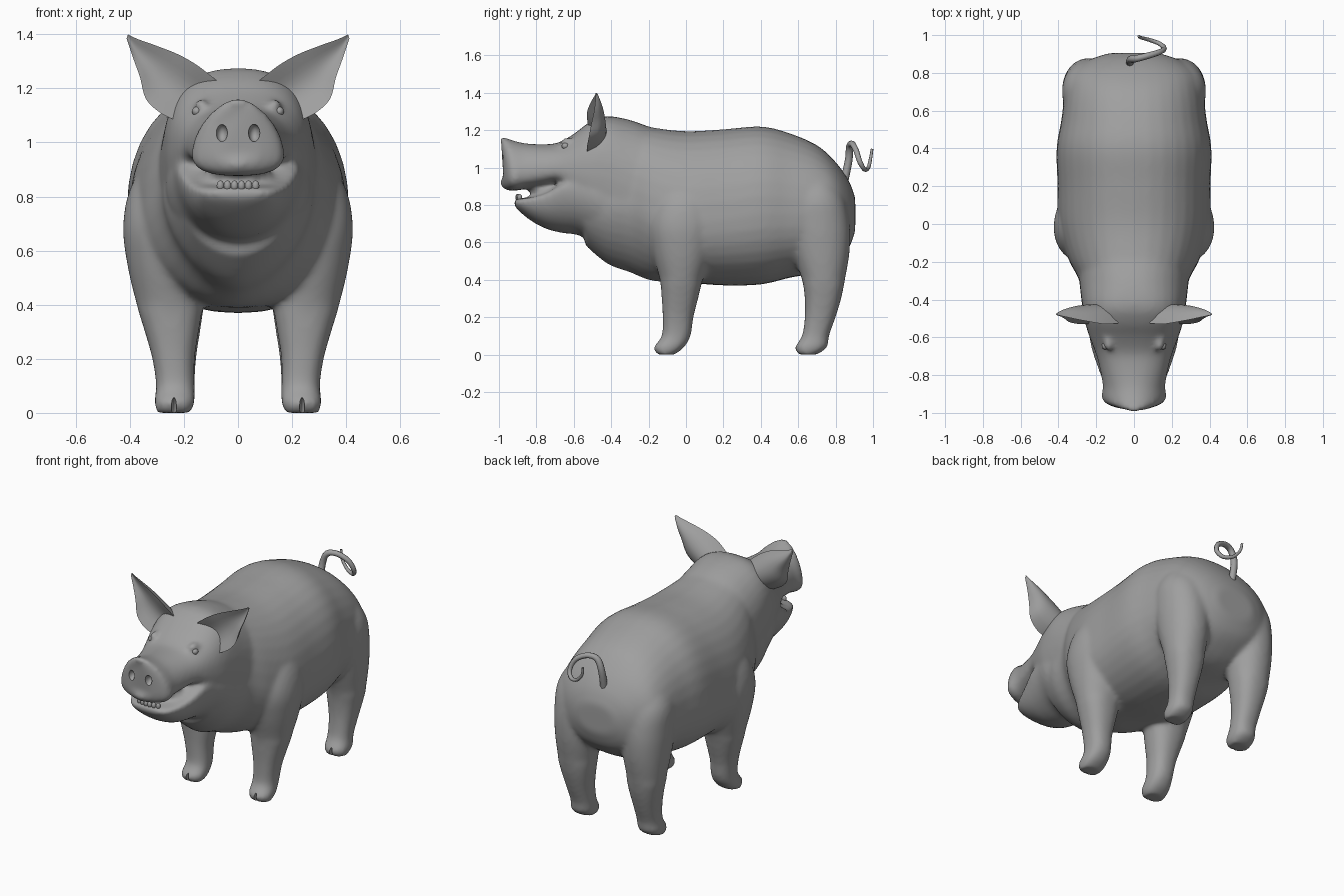
import bpy, bmesh, math
from mathutils import Vector

if "Cube" in bpy.data.objects:
    bpy.data.objects.remove(bpy.data.objects["Cube"])

skin = bpy.data.materials.new("grey_skin")
skin.diffuse_color = (0.35, 0.35, 0.35, 1)
skin.use_nodes = True
skin.node_tree.nodes["Principled BSDF"].inputs["Base Color"].default_value = skin.diffuse_color


def refine(rows, n):
    """Catmull-Rom interpolation between the rows of a station list."""
    out = []
    for i in range(len(rows) - 1):
        a, b, c, d = (rows[max(0, min(len(rows) - 1, i + k))] for k in (-1, 0, 1, 2))
        for s in range(n):
            t = s / n
            out.append([0.5 * (2 * q + (r - p) * t + (2 * p - 5 * q + 4 * r - u) * t * t
                               + (3 * q - p - 3 * r + u) * t ** 3)
                        for p, q, r, u in zip(a, b, c, d)])
    return out + [list(rows[-1])]


def power(v, e):
    return math.copysign(abs(v) ** e, v)


def make_object(name, bm):
    bmesh.ops.recalc_face_normals(bm, faces=bm.faces)
    me = bpy.data.meshes.new(name)
    bm.to_mesh(me)
    bm.free()
    me.materials.append(skin)
    ob = bpy.data.objects.new(name, me)
    bpy.context.collection.objects.link(ob)
    return ob


def loft(bm, rings):
    """Skin closed rings and cap both ends."""
    vs = [[bm.verts.new(p) for p in r] for r in rings]
    n = len(vs[0])
    for a, b in zip(vs, vs[1:]):
        for i in range(n):
            j = (i + 1) % n
            bm.faces.new((a[i], a[j], b[j], b[i]))
    bm.faces.new(vs[0])
    bm.faces.new(vs[-1])


ANGLES = [2 * math.pi * i / 36 for i in range(36)]


def trunk(bm, rows, wedge=0.0):
    """Stations along y: y, bottom, top, half width, widest height, upper and lower squareness."""
    rings = []
    for y, zb, zt, hw, zw, eu, el in refine(rows, 5):
        ring = []
        for a in ANGLES:
            up = math.sin(a) > 0
            e = eu if up else el
            x = hw * power(math.cos(a), e)
            z = zw + ((zt - zw) if up else (zw - zb)) * power(math.sin(a), e)
            ring.append((x, y + wedge * abs(x) * max(0, (-.85 - y) / .15), z))
        rings.append(ring)
    loft(bm, rings)


def leg(bm, rows, side):
    """Stations along z: z, inner x, outer x, front y, back y."""
    rings = []
    for z, x0, x1, y0, y1 in refine(rows, 4):
        e = 0.85 if z < 0.4 else 0.95
        rings.append([(side * ((x0 + x1) / 2 + (x1 - x0) / 2 * power(math.cos(a), e)),
                       (y0 + y1) / 2 + (y1 - y0) / 2 * power(math.sin(a), e), z) for a in ANGLES])
    loft(bm, rings)


def ellipsoid(bm, centre, size, seg=16):
    r = bmesh.ops.create_uvsphere(bm, u_segments=seg, v_segments=seg // 2, radius=1)
    for v in r["verts"]:
        v.co = Vector(centre) + Vector([c * s for c, s in zip(v.co, size)])


def smooth(ob, angle=50):
    bpy.ops.object.select_all(action='DESELECT')
    ob.select_set(True)
    bpy.context.view_layer.objects.active = ob
    bpy.ops.object.shade_smooth_by_angle(angle=math.radians(angle))


# Torso
bm = bmesh.new()
trunk(bm, [(-.54, .585, 1.1, .22, .8, .9, 1.1), (-.42, .485, 1.2, .27, .8, .9, 1.15),
           (-.3, .44, 1.245, .29, .8, .9, 1.15), (-.18, .395, 1.215, .35, .75, .9, 1.05),
           (0, .385, 1.195, .40, .7, .9, .9), (.2, .37, 1.205, .405, .72, .9, .9),
           (.4, .375, 1.22, .41, .75, .9, .9), (.55, .41, 1.185, .385, .75, .9, .9),
           (.7, .44, 1.12, .365, .75, .9, .9), (.8, .5, 1.03, .335, .75, .9, .9),
           (.87, .57, .93, .235, .75, .9, .9), (.905, .66, .84, .13, .75, .9, .9)])
# Head and snout
trunk(bm, [(-1.0, .93, 1.15, .12, .97, 1.1, .85), (-.985, .895, 1.165, .16, .95, 1.1, .8),
           (-.94, .875, 1.15, .172, .95, 1.1, .8), (-.86, .885, 1.13, .165, .97, 1, .8),
           (-.75, .90, 1.125, .185, .98, .9, .85), (-.68, .91, 1.135, .205, .98, .85, .85),
           (-.6, .80, 1.18, .235, .97, .82, .9), (-.52, .72, 1.24, .26, .96, .8, .9),
           (-.43, .62, 1.275, .275, .95, .8, .9), (-.3, .55, 1.255, .29, .9, .9, .9),
           (-.15, .5, 1.2, .3, .85, .9, .9)], 0.3)
# Lower jaw
trunk(bm, [(-.92, .80, .83, .08, .82, .8, .9), (-.89, .765, .835, .13, .82, .8, .9),
           (-.82, .71, .845, .17, .835, .8, .9), (-.74, .67, .87, .2, .86, .8, .95),
           (-.66, .65, .93, .225, .89, .8, 1), (-.58, .64, 1.0, .24, .88, .9, 1),
           (-.48, .60, 1.0, .265, .85, .9, 1), (-.35, .56, 1.0, .27, .8, .9, 1)])
# Palate and tongue mass, then brows
ellipsoid(bm, (0, -.73, .875), (.13, .11, .04))
for side in (-1, 1):
    ellipsoid(bm, (side * .135, -.63, 1.14), (.026, .05, .02))

# Legs
FRONT = [(0, .175, .30, -.155, -.06), (.04, .16, .31, -.172, -.01), (.1, .16, .303, -.13, .025),
         (.2, .16, .317, -.125, .04), (.3, .145, .345, -.13, .065), (.4, .13, .375, -.14, .09),
         (.55, .12, .41, -.18, .14), (.7, .12, .425, -.2, .17), (.85, .13, .39, -.16, .15),
         (1.0, .15, .28, -.1, .1)]
REAR = [(0, .175, .30, .6, .70), (.04, .16, .31, .583, .755), (.1, .16, .303, .62, .765),
        (.2, .155, .315, .635, .80), (.3, .14, .335, .635, .83), (.4, .125, .355, .62, .85),
        (.55, .10, .372, .57, .875), (.7, .09, .38, .54, .875), (.85, .09, .37, .55, .84),
        (1.0, .11, .28, .6, .75)]
for side in (-1, 1):
    leg(bm, FRONT, side)
    leg(bm, REAR, side)

# Ears: full crescent sections; stations are inner x, z, outer x, z, edge y, depth
EAR = [(.08, 1.23, .20, 1.07, -.525, .10), (.15, 1.285, .28, 1.105, -.53, .105),
       (.22, 1.325, .34, 1.16, -.52, .09), (.30, 1.357, .362, 1.24, -.505, .065),
       (.37, 1.382, .387, 1.31, -.49, .035), (.407, 1.399, .412, 1.385, -.482, .01)]


def ear(bm, side):
    rings = []
    for x0, z0, x1, z1, y, d in refine(EAR, 4):
        ring = []
        for i in range(20):
            back = i < 10
            t = i / 10 if back else 2 - i / 10
            bulge = d * math.sin(math.pi * min(t, 2 - t)) ** (0.6 if back else 1.2) * (1 if back else 0.4) \
                if 0 < t < 1 else 0
            ring.append((side * (x0 + (x1 - x0) * t), y + bulge, z0 + (z1 - z0) * t))
        rings.append(ring)
    loft(bm, rings)


body = make_object("body", bm)

# Cutters for nostrils and cloven toes
bm = bmesh.new()
for side in (-1, 1):
    ellipsoid(bm, (side * .06, -.985, 1.035), (.022, .035, .033))
    for y in (-.17, .585):
        ellipsoid(bm, (side * .237, y, .01), (.01, .035, .05))
cutter = make_object("nostril_and_toe_cutter", bm)
cutter.hide_render = True

# Fuse the overlapping volumes into one skin, relax it and cut the details
remesh = body.modifiers.new("fuse", 'REMESH')
remesh.mode = 'VOXEL'
remesh.voxel_size = 0.013
relax = body.modifiers.new("relax", 'SMOOTH')
relax.factor = 0.5
relax.iterations = 12
cut = body.modifiers.new("cut", 'BOOLEAN')
cut.operation = 'DIFFERENCE'
cut.solver = 'EXACT'
cut.object = cutter
deps = bpy.context.evaluated_depsgraph_get()
mesh = bpy.data.meshes.new_from_object(body.evaluated_get(deps))
body.modifiers.clear()
body.data = mesh
mesh.materials.clear()
mesh.materials.append(skin)
bpy.data.objects.remove(cutter)
smooth(body)

for side, label in ((-1, "right"), (1, "left")):
    bm = bmesh.new()
    ear(bm, side)
    smooth(make_object(label + "_ear", bm), 60)
    bm = bmesh.new()
    ellipsoid(bm, (side * .152, -.645, 1.115), (.018, .02, .018))
    smooth(make_object(label + "_eye", bm))

# Lower front teeth
bm = bmesh.new()
for i in range(6):
    x = (i - 2.5) * .026
    ellipsoid(bm, (x, -.90 + 2.5 * x * x, .84), (.014, .013, .02), 12)
smooth(make_object("teeth", bm))

# Curly tail
PATH = [(-.02, .84, .90), (-.02, .87, 1.04), (.01, .875, 1.115), (.07, .89, 1.125), (.135, .91, 1.09),
        (.16, .93, 1.03), (.135, .955, .99), (.08, .975, 1.0), (.035, .987, 1.05), (.025, .995, 1.10)]
path = [Vector(p) for p in refine(PATH, 4)]
rings = []
for i, p in enumerate(path):
    d = (path[min(i + 1, len(path) - 1)] - path[max(i - 1, 0)]).normalized()
    u = d.cross(Vector((0, 1, 0))).normalized()
    w = d.cross(u)
    r = .022 - .015 * i / (len(path) - 1)
    rings.append([p + r * (u * math.cos(k * math.pi / 4) + w * math.sin(k * math.pi / 4)) for k in range(8)])
bm = bmesh.new()
loft(bm, rings)
smooth(make_object("tail", bm))
